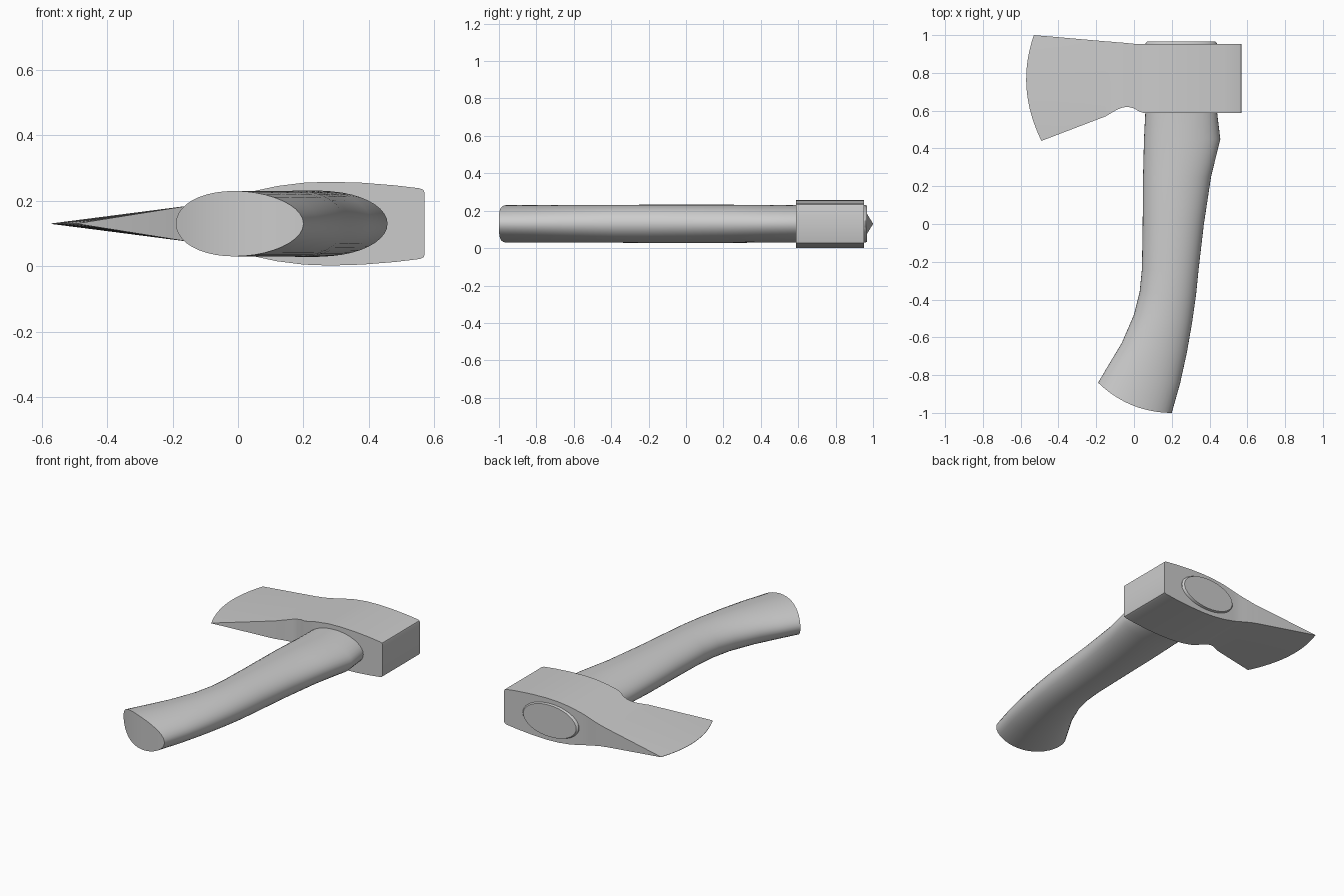
import bpy, bmesh, math

if "Cube" in bpy.data.objects:
    bpy.data.objects.remove(bpy.data.objects["Cube"])

ZC = 0.13   # mid-plane of the whole tool


def finish(bm, name, angle):
    bmesh.ops.recalc_face_normals(bm, faces=bm.faces)
    me = bpy.data.meshes.new(name)
    bm.to_mesh(me)
    bm.free()
    ob = bpy.data.objects.new(name, me)
    bpy.context.collection.objects.link(ob)
    bpy.ops.object.select_all(action='DESELECT')
    ob.select_set(True)
    bpy.context.view_layer.objects.active = ob
    bpy.ops.object.shade_smooth_by_angle(angle=math.radians(angle))
    return ob


# Handle: elliptical sections between a left and a right outline point
# (left x, left y, right x, right y, half thickness, end bulge)
sections = [
    (0.07, 0.967, 0.43, 0.967, 0.097, 0),
    (0.06, 0.957, 0.44, 0.957, 0.10, 0),
    (0.06, 0.59, 0.44, 0.59, 0.10, 0),
    (0.053, 0.45, 0.457, 0.45, 0.10, 0),
    (0.048, 0.25, 0.408, 0.25, 0.102, 0),
    (0.046, 0.0, 0.37, 0.0, 0.102, 0),
    (0.042, -0.24, 0.342, -0.24, 0.102, 0),
    (0.03, -0.36, 0.328, -0.38, 0.101, 0),
    (0.0, -0.48, 0.308, -0.52, 0.10, 0),
    (-0.065, -0.63, 0.28, -0.68, 0.10, 0),
    (-0.125, -0.73, 0.245, -0.84, 0.10, 0.015),
    (-0.19, -0.84, 0.20, -1.0, 0.10, 0.042),
]
N = 40
bm = bmesh.new()
rings = []
for lx, ly, rx, ry, h, bulge in sections:
    length = math.hypot(rx - lx, ry - ly)
    nx, ny = (ry - ly) / length, -(rx - lx) / length
    ring = []
    for i in range(N):
        a = 2 * math.pi * i / N
        c = math.cos(a)
        t, b = (c + 1) / 2, bulge * (1 - c * c)
        ring.append(bm.verts.new((lx + (rx - lx) * t + nx * b,
                                  ly + (ry - ly) * t + ny * b,
                                  ZC + h * math.sin(a))))
    rings.append(ring)
for r0, r1 in zip(rings, rings[1:]):
    for i in range(N):
        j = (i + 1) % N
        bm.faces.new((r0[i], r0[j], r1[j], r1[i]))
for ring in (rings[0], rings[-1]):          # end caps as strips
    for i in range(N // 2):
        quad = [ring[i], ring[i + 1], ring[(N - i - 1) % N], ring[(N - i) % N]]
        bm.faces.new(list(dict.fromkeys(quad)))
finish(bm, "handle", 40)

# Axe head: stations from poll to cutting edge (x, low y, high y, half thickness)
stations = [
    (0.57, 0.588, 0.952, 0.095),
    (0.567, 0.588, 0.952, 0.103),
    (0.555, 0.588, 0.952, 0.108),
    (0.48, 0.588, 0.952, 0.117),
    (0.38, 0.588, 0.952, 0.125),
    (0.28, 0.588, 0.952, 0.128),
    (0.20, 0.588, 0.952, 0.125),
    (0.12, 0.588, 0.952, 0.115),
    (0.05, 0.588, 0.952, 0.100),
    (0.025, 0.597, 0.952, 0.094),
    (0.0, 0.612, 0.954, 0.087),
    (-0.03, 0.62, 0.957, 0.079),
    (-0.06, 0.617, 0.960, 0.072),
    (-0.09, 0.605, 0.962, 0.065),
    (-0.12, 0.588, 0.965, 0.060),
    (-0.15, 0.570, 0.967, 0.055),
    (None, 0.44, 1.0, 0.0008),               # curved cutting edge
]
M = 16
bm = bmesh.new()
loops = []
for x, lo, hi, h in stations:
    sides = []
    for s in (1, -1):
        row = []
        for j in range(M + 1):
            t = j / M
            px = -0.49 - 0.04 * t - 0.236 * t * (1 - t) if x is None else x
            row.append(bm.verts.new((px, lo + (hi - lo) * t, ZC + s * h)))
        sides.append(row)
    loops.append(sides[0] + sides[1][::-1])
K = 2 * (M + 1)
for l0, l1 in zip(loops, loops[1:]):
    for i in range(K):
        j = (i + 1) % K
        bm.faces.new((l0[i], l0[j], l1[j], l1[i]))
for loop in (loops[0], loops[-1]):           # poll face and edge
    for i in range(M):
        bm.faces.new((loop[i], loop[i + 1], loop[K - 2 - i], loop[K - 1 - i]))
finish(bm, "axe_head", 35)
